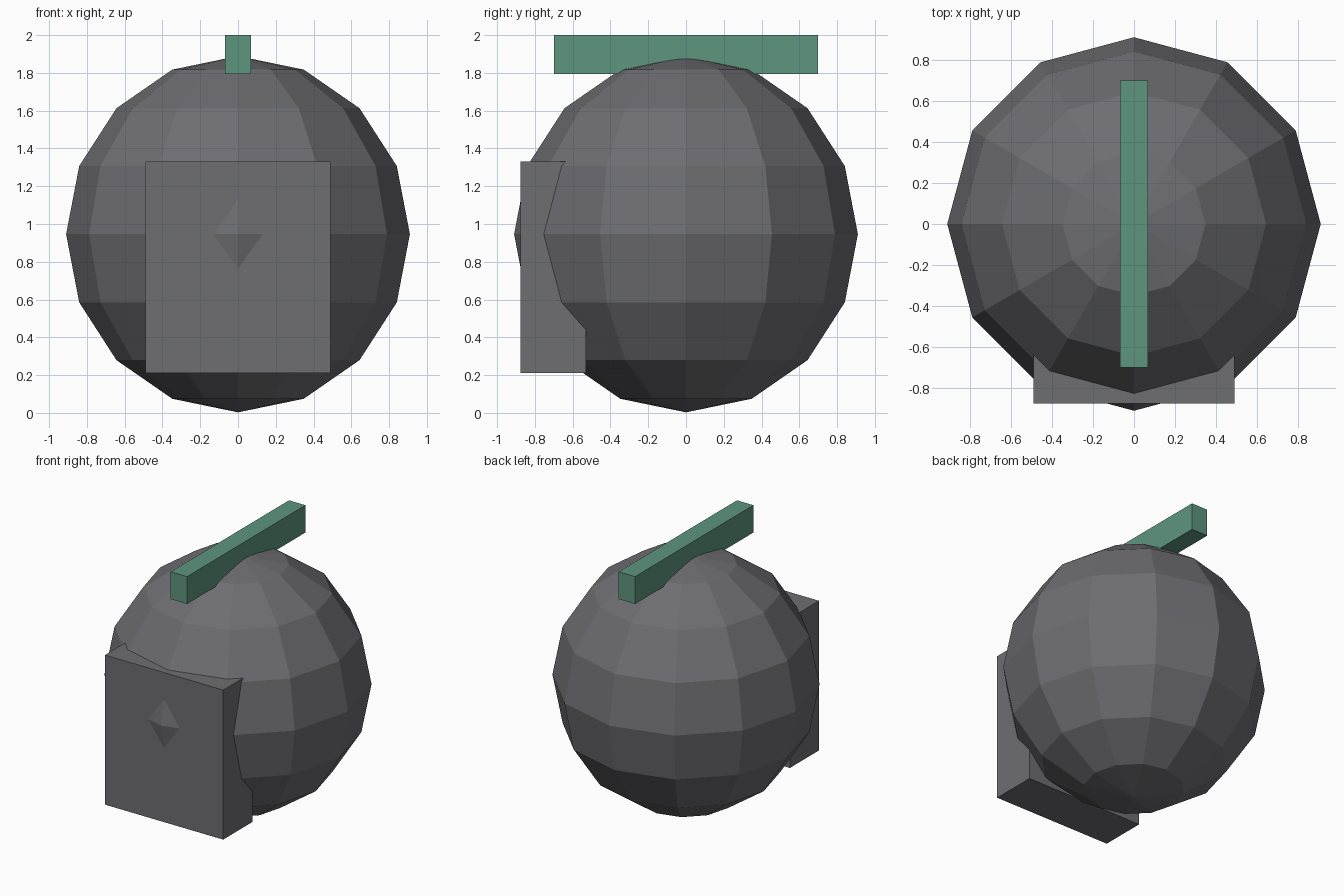
import bpy

if "Cube" in bpy.data.objects:
    bpy.data.objects.remove(bpy.data.objects["Cube"])


def material(name, rgb):
    m = bpy.data.materials.new(name)
    m.diffuse_color = (*rgb, 1.0)
    m.use_nodes = True
    m.node_tree.nodes["Principled BSDF"].inputs["Base Color"].default_value = m.diffuse_color
    return m


grey = material("dark grey", (0.156, 0.156, 0.170))
green = material("muted green", (0.112, 0.300, 0.213))


def finish(name, mat):
    ob = bpy.context.object
    ob.name = name
    ob.data.materials.append(mat)
    bpy.ops.object.transform_apply(location=False, rotation=False, scale=True)
    bpy.ops.object.shade_flat()
    return ob


def box(name, mat, lo, hi):
    centre = [(a + b) / 2 for a, b in zip(lo, hi)]
    bpy.ops.mesh.primitive_cube_add(size=1, location=centre)
    bpy.context.object.scale = [b - a for a, b in zip(lo, hi)]
    return finish(name, mat)


# Faceted round body, slightly taller than wide
bpy.ops.mesh.primitive_uv_sphere_add(segments=12, ring_count=8, radius=1,
                                     location=(0, 0, 0.946))
bpy.context.object.scale = (0.91, 0.91, 0.943)
finish("body", grey)

# Front block; the body just pokes through its face
box("front_panel", grey, (-0.49, -0.875, 0.21), (0.49, -0.53, 1.33))

# Long bar across the top
box("top_bar", green, (-0.068, -0.70, 1.795), (0.068, 0.70, 2.0))
